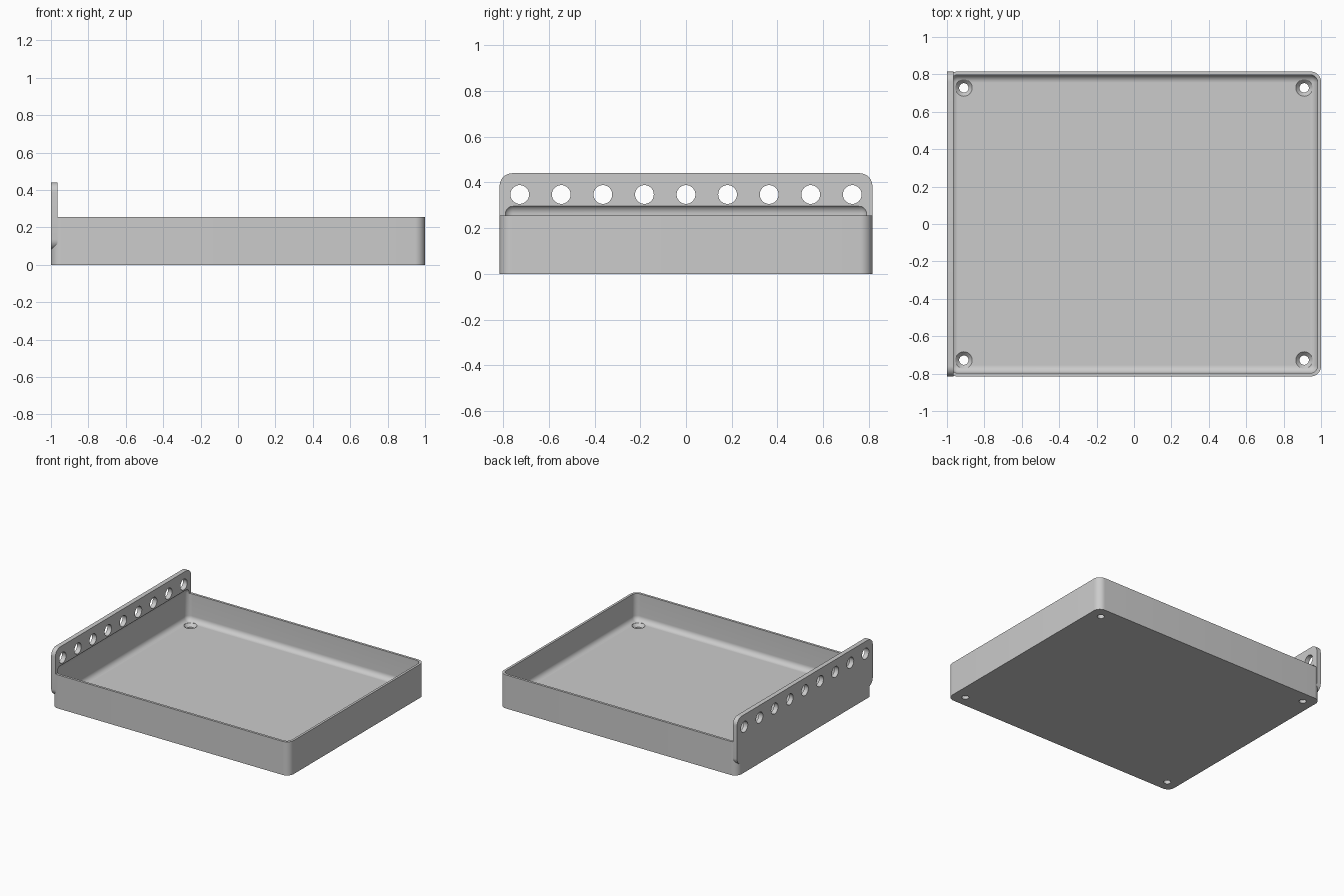
import bpy, bmesh, math
from mathutils import Vector, Matrix

cube = bpy.data.objects.get("Cube")
if cube:
    bpy.data.objects.remove(cube, do_unlink=True)

# Sizes
HX, HY = 1.0, 0.815
WALL, FLOOR, RIM = 0.018, 0.048, 0.255
OUTER_R, INNER_R = 0.055, 0.04
PLATE_T, PLATE_BOTTOM, PLATE_TOP = 0.035, 0.08, 0.44
CAVITY_TOP = 0.303

grey = bpy.data.materials.new("light_grey")
grey.use_nodes = True
colour = (0.6, 0.6, 0.6, 1)
grey.diffuse_color = colour
grey.node_tree.nodes["Principled BSDF"].inputs["Base Color"].default_value = colour


def add_object(name, bm):
    bmesh.ops.recalc_face_normals(bm, faces=bm.faces[:])
    mesh = bpy.data.meshes.new(name)
    bm.to_mesh(mesh)
    bm.free()
    mesh.materials.append(grey)
    obj = bpy.data.objects.new(name, mesh)
    bpy.context.collection.objects.link(obj)
    return obj


def rounded_box(name, low, high, radius, axis=None):
    """Box with round edges: only those along one axis, or all of them."""
    low, high = Vector(low), Vector(high)
    size = high - low
    bm = bmesh.new()
    bmesh.ops.create_cube(bm, size=1)
    bmesh.ops.scale(bm, vec=size, verts=bm.verts)
    bmesh.ops.translate(bm, vec=(low + high) / 2, verts=bm.verts)
    edges = [e for e in bm.edges if axis is None
             or abs(e.verts[0].co[axis] - e.verts[1].co[axis]) > 0.001]
    bmesh.ops.bevel(bm, geom=edges, offset=radius, offset_type='OFFSET',
                    segments=10, profile=0.5, affect='EDGES')
    return add_object(name, bm)


def combine(target, tool, operation):
    mod = target.modifiers.new(operation.title(), 'BOOLEAN')
    mod.operation = operation
    mod.solver = 'EXACT'
    mod.object = tool
    bpy.context.view_layer.objects.active = target
    bpy.ops.object.modifier_apply(modifier=mod.name)
    bpy.data.objects.remove(tool, do_unlink=True)


# Tray body with round upright corners
tray = rounded_box("tray_with_hole_plate", (-HX, -HY, 0), (HX, HY, RIM), OUTER_R, axis=2)

# Tall plate along the right side
plate = rounded_box("hole_plate", (-HX, -HY, PLATE_BOTTOM),
                    (-HX + PLATE_T, HY, PLATE_TOP), OUTER_R, axis=0)
combine(tray, plate, 'UNION')

# Hollow inside, its rounded top undercutting the plate
cavity = rounded_box("cavity_cutter", (-HX + WALL, -HY + WALL, FLOOR),
                     (HX - WALL, HY - WALL, CAVITY_TOP), INNER_R)
combine(tray, cavity, 'DIFFERENCE')

# Row of round holes through the plate
bm = bmesh.new()
for i in range(9):
    place = Matrix.Translation((-HX, (i - 4) * 0.1818, 0.347))
    bmesh.ops.create_cone(bm, cap_ends=True, segments=40, radius1=0.041, radius2=0.041,
                          depth=0.2, matrix=place @ Matrix.Rotation(math.pi / 2, 4, 'Y'))
combine(tray, add_object("plate_hole_cutter", bm), 'DIFFERENCE')

# Countersunk screw holes in the floor corners
bm = bmesh.new()
profile = [(0.025, -0.05), (0.025, FLOOR - 0.022), (0.045, FLOOR), (0.045, 0.1)]
steps = 40
for sx in (-1, 1):
    for sy in (-1, 1):
        rings = []
        for r, z in profile:
            angles = [math.tau * k / steps for k in range(steps)]
            rings.append([bm.verts.new((sx * 0.91 + r * math.cos(a),
                                        sy * 0.728 + r * math.sin(a), z)) for a in angles])
        for a, b in zip(rings, rings[1:]):
            for k in range(steps):
                n = (k + 1) % steps
                bm.faces.new((a[k], a[n], b[n], b[k]))
        bm.faces.new(rings[0][::-1])
        bm.faces.new(rings[-1])
combine(tray, add_object("screw_hole_cutter", bm), 'DIFFERENCE')

# Smooth fillets, crisp edges
bpy.ops.object.select_all(action='DESELECT')
tray.select_set(True)
bpy.context.view_layer.objects.active = tray
bpy.ops.object.shade_smooth_by_angle(angle=math.radians(25))
